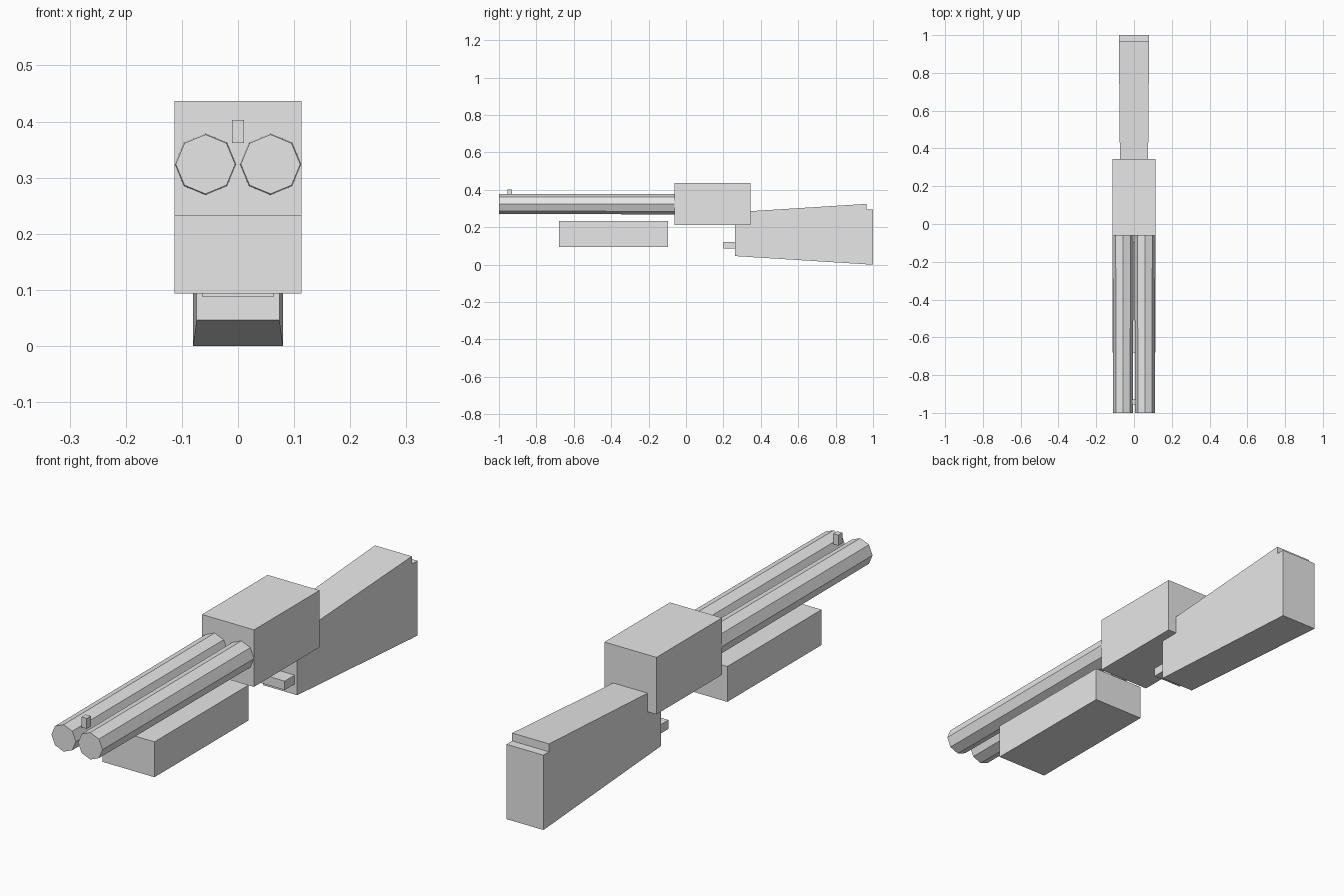
import bpy, bmesh
from math import pi
from mathutils import Matrix

old = bpy.data.objects.get("Cube")
if old:
    bpy.data.objects.remove(old, do_unlink=True)

GREY = (0.8, 0.8, 0.8, 1)
mat = bpy.data.materials.new("plain grey")
mat.use_nodes = True
mat.diffuse_color = GREY
mat.node_tree.nodes["Principled BSDF"].inputs["Base Color"].default_value = GREY


def finish(name, bm):
    bmesh.ops.recalc_face_normals(bm, faces=bm.faces)
    mesh = bpy.data.meshes.new(name)
    bm.to_mesh(mesh)
    bm.free()
    mesh.materials.append(mat)
    obj = bpy.data.objects.new(name, mesh)
    bpy.context.collection.objects.link(obj)
    return obj


def tapered_block(name, front, back):
    """Block between two upright rectangles, each (y, half width, bottom, top)."""
    bm = bmesh.new()
    rings = []
    for y, w, low, high in (front, back):
        corners = ((-w, low), (w, low), (w, high), (-w, high))
        rings.append([bm.verts.new((x, y, z)) for x, z in corners])
    a, b = rings
    bm.faces.new(a)
    bm.faces.new(b[::-1])
    for i in range(4):
        j = (i + 1) % 4
        bm.faces.new((a[i], b[i], b[j], a[j]))
    return finish(name, bm)


def block(name, half_width, y0, y1, low, high):
    return tapered_block(name, (y0, half_width, low, high), (y1, half_width, low, high))


def barrel(name, x, y0, y1, z):
    """Eight-sided tube, slightly slimmer at the muzzle."""
    bm = bmesh.new()
    place = Matrix.Translation((x, (y0 + y1) / 2, z)) @ Matrix.Rotation(-pi / 2, 4, 'X')
    bmesh.ops.create_cone(bm, cap_ends=True, segments=8, radius1=0.053,
                          radius2=0.055, depth=y1 - y0, matrix=place)
    return finish(name, bm)


# Barrels and sight
for side, x in (("left", 0.058), ("right", -0.058)):
    barrel(side + "_barrel", x, -1.0, -0.05, 0.324)
block("front_sight", 0.011, -0.955, -0.93, 0.362, 0.403)

# Body
block("receiver", 0.113, -0.062, 0.345, 0.213, 0.437)
block("fore_grip", 0.113, -0.68, -0.095, 0.094, 0.233)
block("trigger", 0.063, 0.2, 0.27, 0.087, 0.122)

# Shoulder stock and end plate
tapered_block("stock", (0.262, 0.074, 0.046, 0.281), (0.965, 0.08, 0.002, 0.325))
tapered_block("butt_plate", (0.965, 0.08, 0.002, 0.294), (1.0, 0.08, 0.0, 0.294))
